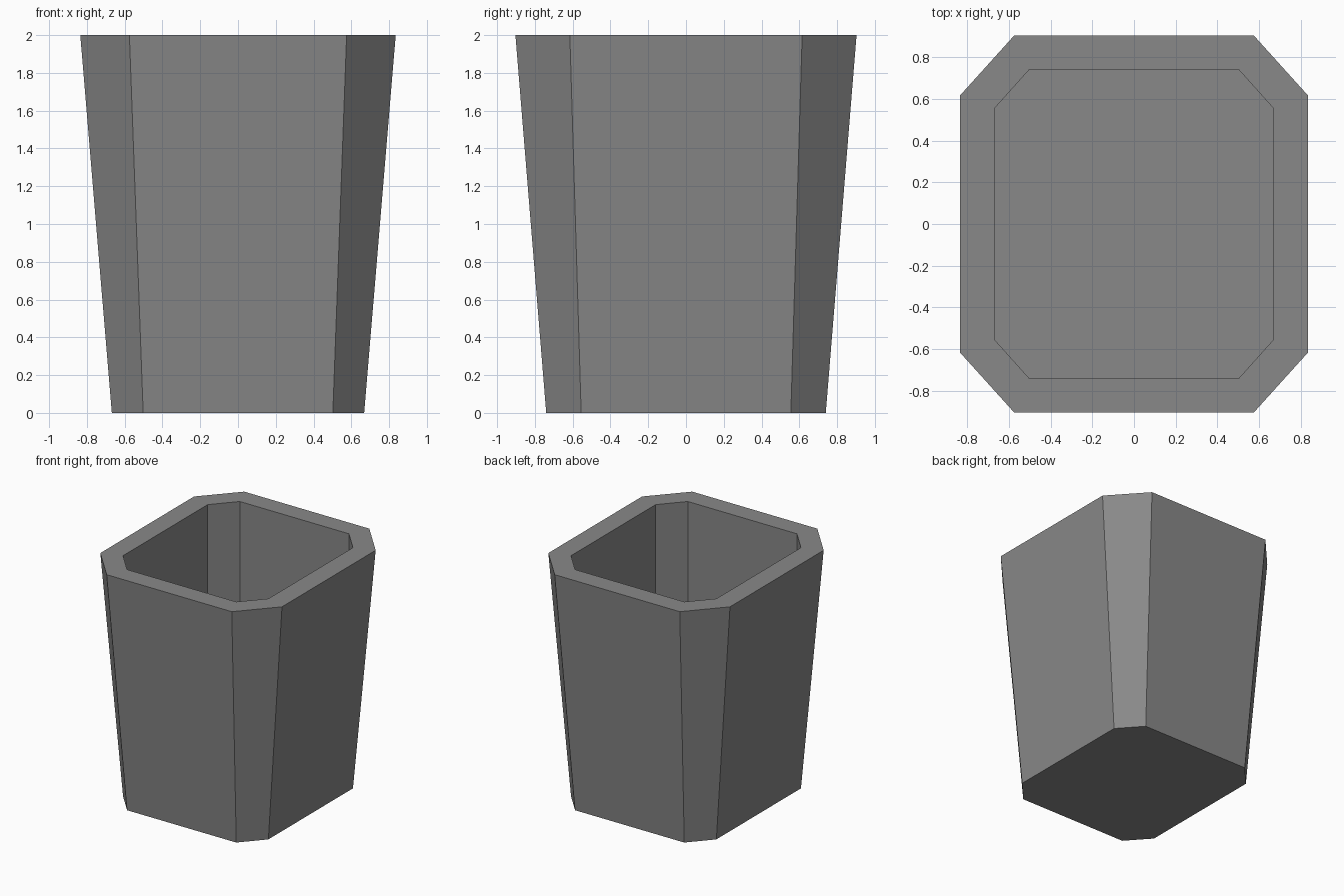
import bpy
import bmesh

# Remove the default cube
cube = bpy.data.objects.get("Cube")
if cube:
    bpy.data.objects.remove(cube, do_unlink=True)

# Flat grey material
GREY = (0.25, 0.25, 0.25, 1.0)
grey = bpy.data.materials.new("stone_grey")
grey.use_nodes = True
grey.diffuse_color = GREY
bsdf = grey.node_tree.nodes["Principled BSDF"]
bsdf.inputs["Base Color"].default_value = GREY
bsdf.inputs["Roughness"].default_value = 0.8


def octagon(bm, x, y, flat_x, flat_y, z):
    """Ring of vertices: a rectangle with cut corners, counter-clockwise."""
    half = [(x, -flat_y), (x, flat_y), (flat_x, y), (-flat_x, y)]
    points = half + [(-px, -py) for px, py in half]
    return [bm.verts.new((px, py, z)) for px, py in points]


def bridge(bm, lower, upper):
    """Join two rings with a band of quads."""
    for i in range(len(lower)):
        j = (i + 1) % len(lower)
        bm.faces.new((lower[i], lower[j], upper[j], upper[i]))


# Tapered outside, flat rim, straight-sided hollow down to a thin floor
base = (0.668, 0.74, 0.502, 0.555)
rim = (0.835, 0.903, 0.575, 0.615)
bm = bmesh.new()
rings = [
    octagon(bm, *base, 0.0),
    octagon(bm, *rim, 2.0),
    octagon(bm, *base, 2.0),
    octagon(bm, *base, 0.02),
]
for lower, upper in zip(rings, rings[1:]):
    bridge(bm, lower, upper)
bm.faces.new(reversed(rings[0]))
bm.faces.new(rings[-1])
bmesh.ops.recalc_face_normals(bm, faces=bm.faces[:])

mesh = bpy.data.meshes.new("planter_pot")
bm.to_mesh(mesh)
bm.free()
mesh.materials.append(grey)
pot = bpy.data.objects.new("planter_pot", mesh)
bpy.context.collection.objects.link(pot)
